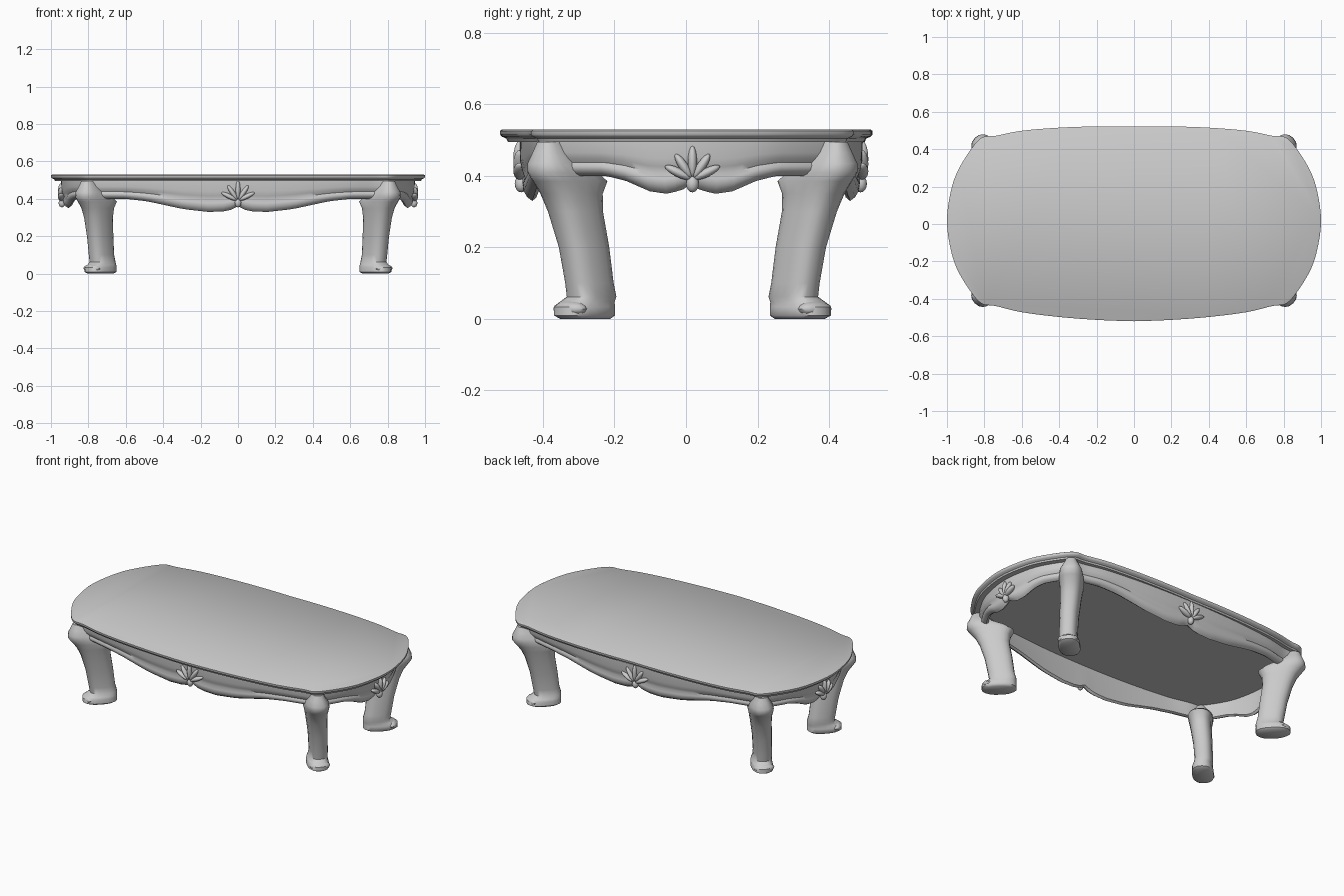
import bpy, bmesh, math
from mathutils import Matrix, Vector

cube = bpy.data.objects.get("Cube")
if cube:
    bpy.data.objects.remove(cube)

# One plain finish for the whole table
finish = bpy.data.materials.new("pale_grey")
finish.use_nodes = True
grey = (0.6, 0.6, 0.6, 1)
finish.diffuse_color = grey
finish.node_tree.nodes["Principled BSDF"].inputs["Base Color"].default_value = grey

SHIFT = 0.018   # the frame sits slightly towards the back


def finish_object(bm, name, angle=50):
    bmesh.ops.recalc_face_normals(bm, faces=bm.faces)
    mesh = bpy.data.meshes.new(name)
    bm.to_mesh(mesh)
    bm.free()
    mesh.materials.append(finish)
    obj = bpy.data.objects.new(name, mesh)
    bpy.context.collection.objects.link(obj)
    bpy.ops.object.select_all(action='DESELECT')
    obj.select_set(True)
    bpy.context.view_layer.objects.active = obj
    bpy.ops.object.shade_smooth_by_angle(angle=math.radians(angle))
    return obj


def loft(bm, rings, closed=False):
    """Skin a list of point loops; cap the ends or join last to first."""
    rows = [[bm.verts.new(p) for p in ring] for ring in rings]
    pairs = list(zip(rows, rows[1:]))
    if closed:
        pairs.append((rows[-1], rows[0]))
    for a, b in pairs:
        for i in range(len(a)):
            j = (i + 1) % len(a)
            bm.faces.new((a[i], a[j], b[j], b[i]))
    if not closed:
        bm.faces.new(rows[0])
        bm.faces.new(rows[-1])


def blob(bm, centre, radii, rotation):
    """Add a stretched, turned sphere."""
    matrix = Matrix.Translation(centre) @ rotation.to_4x4() @ Matrix.Diagonal((*radii, 1))
    bmesh.ops.create_uvsphere(bm, u_segments=14, v_segments=8, radius=1, matrix=matrix)


def smooth_lookup(table, t):
    """Ease between (position, value) pairs."""
    for (p, a), (q, b) in zip(table, table[1:]):
        if t <= q:
            f = (t - p) / (q - p)
            return a + (b - a) * f
    return table[-1][1]


# Bowed plan outline: one quarter, mirrored to a full loop, then splined
quarter = [(1, 0), (.985, .13), (.95, .25), (.88, .37), (.815, .443), (.74, .455),
           (.6, .485), (.4, .506), (.2, .517), (0, .52)]
half = quarter + [(-x, y) for x, y in quarter[-2::-1]]
loop = [Vector(p) for p in half + [(x, -y) for x, y in half[-2:0:-1]]]


def spline_loop(points, steps):
    out, n = [], len(points)
    for i in range(n):
        a, b, c, d = (points[(i + k) % n] for k in (-1, 0, 1, 2))
        for s in range(steps):
            t = s / steps
            out.append(0.5 * (2 * b + (c - a) * t + (2 * a - 5 * b + 4 * c - d) * t * t
                              + (3 * b - a - 3 * c + d) * t ** 3))
    return out


outline = spline_loop(loop, 5)
count = len(outline)


def inset(i, d):
    """Outline point i moved inwards by d."""
    tangent = (outline[(i + 1) % count] - outline[i - 1]).normalized()
    return outline[i] + Vector((-tangent.y, tangent.x)) * d


# Table top with a moulded rim
bm = bmesh.new()
rings = []
for d, z in [(.05, .495), (.022, .495), (.018, .504), (.005, .51), (0, .516), (0, .526), (.006, .53)]:
    ring = []
    for i in range(count):
        p = inset(i, d)
        ring.append((p.x, p.y + SHIFT * min(1, abs(p.x) / .8), z))
    rings.append(ring)
loft(bm, rings)
finish_object(bm, "table_top", 40)

# Scalloped apron, a closed moulded band
long_edge = [(0, .36), (.03, .343), (.08, .333), (.16, .33), (.3, .345), (.5, .387), (.62, .4), (1, .4)]
short_edge = [(0, .378), (.03, .36), (.08, .35), (.13, .357), (.2, .385), (.27, .4), (1, .4)]
section = [(0, 0), (.35, .001), (.5, .006), (.62, .014), (.72, .008), (.84, .01), (.94, .02),
           (1, .034), (.94, .046), (.75, .044), (.4, .036), (0, .036)]
bm = bmesh.new()
rings = []
for v, d in section:
    ring = []
    for i in range(count):
        o = outline[i]
        if abs(o.y) > .44:
            bottom = smooth_lookup(long_edge, abs(o.x))
        else:
            bottom = smooth_lookup(short_edge, abs(o.y))
        p = inset(i, .04 + d)
        ring.append((p.x * .985, p.y + SHIFT * .8, .5 + (bottom - .5) * v))
    rings.append(ring)
loft(bm, rings, closed=True)
finish_object(bm, "apron")

# Carved leaf fans in the middle of each apron side
fans = [("front", 0, -.463, 0, 1.1), ("right", .943, SHIFT, 90, .95),
        ("back", 0, .49, 180, 1.1), ("left", -.943, SHIFT, 270, .95)]
for side, x, y, turn, size in fans:
    bm = bmesh.new()
    facing = Matrix.Rotation(math.radians(turn), 3, 'Z')
    base = Vector((x, y, .39))
    for lean in (-64, -34, 0, 34, 64):
        leaf = facing @ Matrix.Rotation(math.radians(lean), 3, 'Y')
        reach = size * (.05 if lean else .055)
        blob(bm, base + leaf @ Vector((0, -.002, reach * .95)), (.013, .018, reach * .85), leaf)
    blob(bm, base + facing @ Vector((0, .002, -.012)), (.018, .018, .024), facing)
    finish_object(bm, side + "_carving")

# Curved legs: z, centre x, centre y, reach along the diagonal, half width
leg_rings = [
    (0, .735, .3, .08, .048), (.01, .735, .302, .097, .06), (.034, .735, .302, .097, .06),
    (.047, .728, .295, .086, .056), (.062, .724, .282, .076, .052), (.1, .73, .288, .074, .051),
    (.2, .737, .303, .077, .053), (.3, .746, .327, .084, .058), (.35, .75, .338, .098, .062),
    (.385, .752, .342, .122, .068), (.41, .772, .363, .112, .068), (.435, .793, .386, .078, .062),
    (.465, .798, .393, .056, .045), (.495, .8, .396, .04, .03)]
for front, sy in (("front", -1), ("back", 1)):
    for side, sx in (("right", -1), ("left", 1)):
        bm = bmesh.new()
        rings = []
        for z, cx, cy, a, b in leg_rings:
            ring = []
            for k in range(20):
                t = math.tau * k / 20
                c, s = math.cos(t), math.sin(t)
                u = a * math.copysign(abs(c) ** .8, c)
                w = b * math.copysign(abs(s) ** .8, s)
                ring.append((sx * (cx + (u - w) * .707), sy * (cy + (u + w) * .707) + SHIFT, z))
            rings.append(ring)
        loft(bm, rings)
        diagonal = Matrix.Rotation(math.atan2(sy, sx), 3, 'Z')
        # Rolled toe and carved knee
        blob(bm, (sx * .779, sy * .342 + SHIFT, .028), (.034, .058, .023), diagonal)
        blob(bm, (sx * .822, sy * .412 + SHIFT, .425), (.034, .042, .04), diagonal)
        finish_object(bm, f"{front}_{side}_leg")
